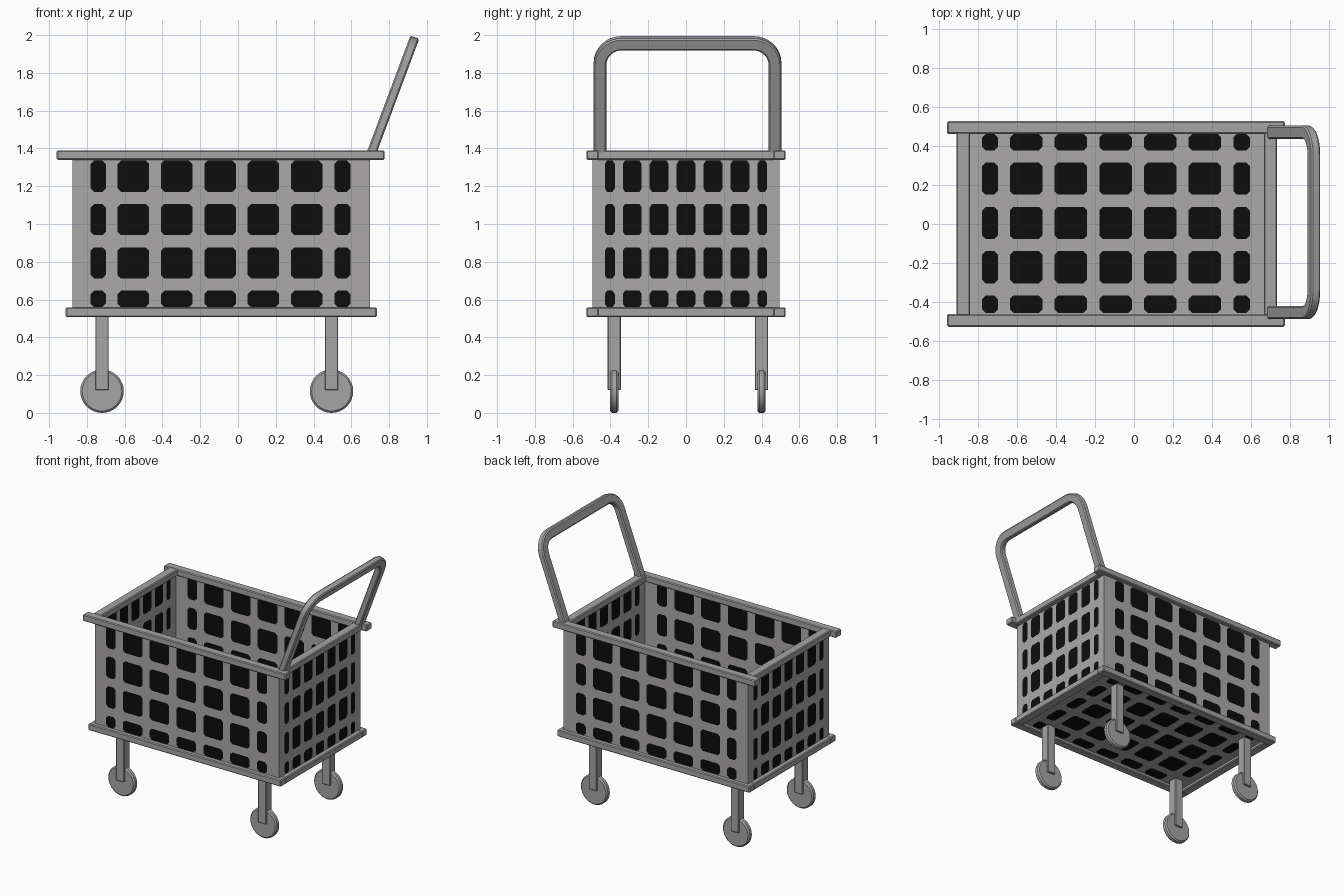
import bpy, bmesh, math
from mathutils import Vector

if "Cube" in bpy.data.objects:
    bpy.data.objects.remove(bpy.data.objects["Cube"])


def material(name, rgb):
    m = bpy.data.materials.new(name)
    m.diffuse_color = (*rgb, 1)
    m.use_nodes = True
    m.node_tree.nodes["Principled BSDF"].inputs["Base Color"].default_value = m.diffuse_color
    return m


metal = material("grey metal", (0.38, 0.375, 0.375))
panel_grey = material("panel grey", (0.41, 0.395, 0.395))
black = material("black openings", (0.004, 0.004, 0.004))


def finish(name, bm, mats, bevel=0.0):
    bmesh.ops.recalc_face_normals(bm, faces=bm.faces)
    me = bpy.data.meshes.new(name)
    bm.to_mesh(me)
    bm.free()
    for m in mats:
        me.materials.append(m)
    ob = bpy.data.objects.new(name, me)
    bpy.context.collection.objects.link(ob)
    if bevel:
        b = ob.modifiers.new("bevel", 'BEVEL')
        b.width = bevel
        b.segments = 1
        b.limit_method = 'ANGLE'
    return ob


def box(name, x, y, z, bevel=0.006):
    bm = bmesh.new()
    bmesh.ops.create_cube(bm, size=1)
    for v in bm.verts:
        v.co = [(a[0] + a[1]) / 2 + c * (a[1] - a[0]) for a, c in zip((x, y, z), v.co)]
    return finish(name, bm, [metal], bevel)


def panel(name, u_cells, v_cells, u_range, v_range, place, cu, cv):
    """Flat lattice sheet: black cells with clipped corners between grey bars."""
    us = [u_range[0]] + [c for pair in u_cells for c in pair] + [u_range[1]]
    vs = [v_range[0]] + [c for pair in v_cells for c in pair] + [v_range[1]]
    bm = bmesh.new()

    def face(pts, mat):
        bm.faces.new([bm.verts.new(place(*p)) for p in pts]).material_index = mat

    for i in range(len(us) - 1):
        for j in range(len(vs) - 1):
            a, b, c, d = us[i], us[i + 1], vs[j], vs[j + 1]
            if i % 2 and j % 2:
                face([(a + cu, c), (b - cu, c), (b, c + cv), (b, d - cv),
                      (b - cu, d), (a + cu, d), (a, d - cv), (a, c + cv)], 1)
                face([(a, c), (a + cu, c), (a, c + cv)], 0)
                face([(b, c), (b, c + cv), (b - cu, c)], 0)
                face([(b, d), (b - cu, d), (b, d - cv)], 0)
                face([(a, d), (a, d - cv), (a + cu, d)], 0)
            else:
                face([(a, c), (b, c), (b, d), (a, d)], 0)
    bmesh.ops.remove_doubles(bm, verts=bm.verts, dist=1e-5)
    return finish(name, bm, [panel_grey, black])


def cells(start, end, first, pitch, size):
    """Regular openings clipped to the range start..end."""
    out, k = [], 0
    while first + k * pitch < end:
        a = first + k * pitch
        out.append((max(a, start), min(a + size, end)))
        k += 1
    return out


# Basket panels
X0, X1, Y = -0.877, 0.70, 0.496
Z0, Z1 = 0.53, 1.37
xc = cells(-0.78, 0.595, -0.867, 0.2295, 0.167)
zc = cells(0.56, 1.343, 0.482, 0.2295, 0.165)
yc_side = cells(-0.43, 0.43, -0.477, 0.1425, 0.1)
yc_floor = cells(-0.456, 0.462, -0.532, 0.2275, 0.165)
for tag, y in (("front", -Y), ("back", Y)):
    panel(tag + "_panel", xc, zc, (X0, X1), (Z0, Z1),
          lambda u, v, y=y: (u, y, v), 0.018, 0.018)
for tag, x in (("left", X0), ("right", X1)):
    panel(tag + "_panel", yc_side, zc, (-Y, Y), (Z0, Z1),
          lambda u, v, x=x: (x, u, v), 0.012, 0.018)
panel("floor_panel", xc, yc_floor, (X0, X1), (-Y, Y),
      lambda u, v: (u, v, Z0), 0.018, 0.018)

# Rails around the rim and the base
for level, z, x in (("top", (1.34, 1.39), (-0.96, 0.775)),
                    ("bottom", (0.508, 0.558), (-0.912, 0.735))):
    box(level + "_front_rail", x, (-0.528, -0.463), z)
    box(level + "_back_rail", x, (0.463, 0.528), z)
    box(level + "_left_rail", (-0.912, -0.843), (-0.47, 0.47), z)
    box(level + "_right_rail", (0.667, 0.735), (-0.47, 0.47), z)

# Legs and wheels
R = 0.115
for sx, x in (("left", -0.72), ("right", 0.495)):
    for sy, y in (("front", -0.38), ("back", 0.4)):
        box(f"{sy}_{sx}_leg", (x - 0.035, x + 0.035), (y - 0.035, y + 0.035), (0.12, 0.52), 0.004)
        bm = bmesh.new()
        rings = []
        for r, dy in ((R - 0.01, -0.022), (R, -0.012), (R, 0.012), (R - 0.01, 0.022)):
            rings.append([bm.verts.new((x + r * math.cos(t * math.tau / 32), y + dy,
                                        R + r * math.sin(t * math.tau / 32))) for t in range(32)])
        for p, q in zip(rings, rings[1:]):
            for t in range(32):
                n = (t + 1) % 32
                bm.faces.new((p[t], p[n], q[n], q[t]))
        bm.faces.new(rings[0])
        bm.faces.new(rings[-1])
        wheel = finish(f"{sy}_{sx}_wheel", bm, [metal])
        for p in wheel.data.polygons:
            p.use_smooth = len(p.vertices) == 4
        wheel.data.set_sharp_from_angle(angle=math.radians(30))

# Push handle: leaning arch swept with a flat rectangular section
up = Vector((0.35, 0, 0.937)).normalized()
out = Vector((up.z, 0, -up.x))
base = Vector((0.703, 0.008, 1.365))
half, top, rad, w, t = 0.463, 0.632, 0.115, 0.034, 0.025
path = [(-half, 0.0, -1.0, 0.0)]
for cy, a0 in ((-half + rad, 180), (half - rad, 90)):
    for k in range(9):
        a = math.radians(a0 - k * 90 / 8)
        path.append((cy + rad * math.cos(a), top - rad + rad * math.sin(a),
                     math.cos(a), math.sin(a)))
path.append((half, 0.0, 1.0, 0.0))
bm = bmesh.new()
c = 0.008
section = [(w - c, t), (w, t - c), (w, c - t), (w - c, -t),
           (c - w, -t), (-w, c - t), (-w, t - c), (c - w, t)]
rings = []
for py, ps, ny, ns in path:
    rings.append([bm.verts.new(base + Vector((0, py + ny * a, 0)) + up * (ps + ns * a) + out * b)
                  for a, b in section])
for p, q in zip(rings, rings[1:]):
    for k in range(8):
        n = (k + 1) % 8
        bm.faces.new((p[k], p[n], q[n], q[k]))
bm.faces.new(rings[0])
bm.faces.new(rings[-1])
handle = finish("push_handle", bm, [metal])
for p in handle.data.polygons:
    p.use_smooth = True
handle.data.set_sharp_from_angle(angle=math.radians(35))
